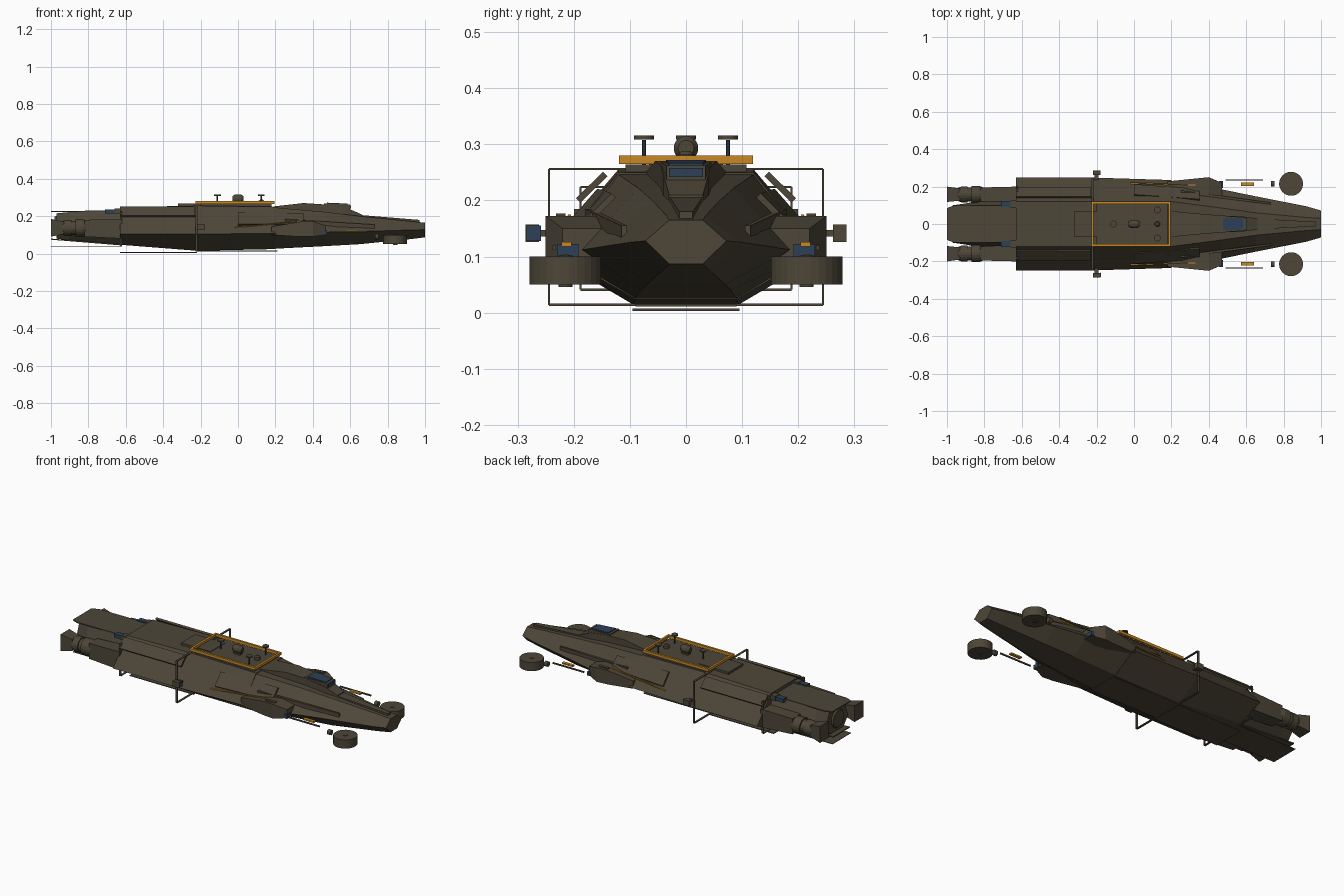
import bpy, bmesh, math
from mathutils import Vector


def material(name, col):
    m = bpy.data.materials.new(name)
    m.diffuse_color = (*col, 1)
    return m


OLIVE = material("olive_hull", (0.075, 0.062, 0.040))
ORANGE = material("orange_trim", (0.58, 0.25, 0.018))
BLUE = material("dark_blue", (0.026, 0.052, 0.095))


def finish(name, bm, mat):
    bmesh.ops.recalc_face_normals(bm, faces=bm.faces)
    me = bpy.data.meshes.new(name)
    bm.to_mesh(me)
    bm.free()
    me.materials.append(mat)
    ob = bpy.data.objects.new(name, me)
    bpy.context.collection.objects.link(ob)
    return ob


def loft(name, rings, mat=OLIVE):
    """Skin a list of equal-length point rings and cap both ends."""
    bm = bmesh.new()
    vs = [[bm.verts.new(p) for p in r] for r in rings]
    n = len(rings[0])
    for a, b in zip(vs, vs[1:]):
        for i in range(n):
            bm.faces.new((a[i], a[(i + 1) % n], b[(i + 1) % n], b[i]))
    bm.faces.new(vs[0])
    bm.faces.new(vs[-1])
    return finish(name, bm, mat)


def hexagon(x, wt, wm, wb, zt, zm, zb):
    return [(x, wt, zt), (x, wm, zm), (x, wb, zb), (x, -wb, zb), (x, -wm, zm), (x, -wt, zt)]


def hull(name, sections):
    return loft(name, [hexagon(*s) for s in sections])


def rect(x, y0, y1, z0, z1):
    return [(x, y0, z0), (x, y1, z0), (x, y1, z1), (x, y0, z1)]


def box(name, x0, x1, y0, y1, z0, z1, mat=OLIVE):
    return loft(name, [rect(x0, y0, y1, z0, z1), rect(x1, y0, y1, z0, z1)], mat)


def lathe(name, c, axis, profile, mat=OLIVE, n=20):
    """Turn (distance, radius) pairs around the x, y or z axis."""
    rings = []
    for d, r in profile:
        ring = []
        for i in range(n):
            a = 2 * math.pi * (i + 0.5) / n
            u, v = r * math.cos(a), r * math.sin(a)
            off = {'x': (d, u, v), 'y': (u, d, v), 'z': (u, v, d)}[axis]
            ring.append(Vector(c) + Vector(off))
        rings.append(ring)
    return loft(name, rings, mat)


def frame(name, x, w, z0, z1, t=0.004, d=0.012):
    """Upright rectangular hoop around the hull."""
    for s in (1, -1):
        box(name + "_post", x - d / 2, x + d / 2, s * w - t / 2, s * w + t / 2, z0, z1)
    for z in (z0, z1):
        box(name + "_rail", x - d / 2, x + d / 2, -w, w, z - t / 2, z + t / 2)


# Main hull: tail core, wide mid body, tapering nose
hull("tail_core", [(-0.97, .07, .10, .06, .215, .13, .080), (-0.90, .09, .11, .07, .222, .125, .070),
                   (-0.62, .10, .17, .09, .224, .11, .047)])
hull("mid_hull", [(-0.63, .12, .248, .095, .248, .105, .047), (-0.22, .12, .248, .095, .256, .105, .015),
                  (0.20, .12, .235, .09, .250, .107, .024)])
hull("nose_hull", [(0.20, .12, .225, .09, .246, .107, .026), (0.47, .085, .185, .08, .222, .112, .040),
                   (0.65, .06, .148, .07, .200, .118, .050), (0.92, .035, .095, .04, .173, .126, .077),
                   (1.0, .03, .072, .03, .165, .128, .087)])

# Belly and tail armour plates
box("belly_plate_mid", -0.63, -0.22, -.095, .095, .003, .007)
box("belly_plate_front", -0.22, 0.21, -.09, .09, .011, .015)
box("belly_plate_tail", -1.0, -0.62, -.085, .085, .038, .041)
loft("tail_top_plate", [rect(-1.0, -.085, .085, .222, .228), rect(-0.96, -.1, .1, .222, .228),
                        rect(-0.62, -.1, .1, .224, .230)])
loft("tail_bottom_plate", [rect(-1.0, -.075, .075, .074, .080), rect(-0.63, -.09, .09, .044, .050)])
lathe("main_nozzle", (-0.98, 0, .15), 'x', [(0, .05), (.03, .06), (.06, .05)], n=12)

# Hoops round the hull
frame("main_hoop", -0.222, .244, .014, .256)
frame("tail_hoop", -0.625, .188, .041, .224)

# Top deck with orange rail
box("deck_base", -0.20, 0.18, -.108, .108, .24, .264)
for s in (1, -1):
    box("deck_rail_side", -0.228, 0.196, s * .113 - .006, s * .113 + .006, .265, .280, ORANGE)
for x in (-0.222, 0.19):
    box("deck_rail_end", x - .006, x + .006, -.118, .118, .265, .280, ORANGE)
box("deck_hatch", -0.32, -0.13, -.066, .066, .25, .267)

# Deck sensors
for x, y in ((0.125, .075), (0.125, -.075), (-0.11, 0)):
    lathe("sensor_mast", (x, y, .262), 'z', [(0, .004), (.046, .004)], BLUE, 8)
    lathe("sensor_cap", (x, y, .309), 'z', [(0, .018), (.007, .018)])
lathe("sensor_drum", (0, 0, .293), 'x', [(-.03, .014), (-.018, .022), (.018, .022), (.03, .014)])
box("drum_mount", -.02, .02, -.012, .012, .262, .285)
lathe("front_sensor", (0.125, 0, .262), 'z', [(0, .015), (.02, .015), (.026, .008)], n=12)

# Cockpit spine and window
loft("cockpit_spine", [rect(0.19, -.07, .07, .20, .252), rect(0.35, -.055, .055, .20, .270),
                       rect(0.47, -.045, .045, .20, .262), rect(0.58, -.04, .04, .19, .245),
                       rect(0.66, -.03, .03, .18, .210)])
loft("cockpit_frame", [rect(0.46, -.045, .045, .235, .268), rect(0.60, -.035, .035, .235, .262)])
loft("cockpit_window", [rect(0.475, -.036, .036, .262, .272), rect(0.585, -.03, .03, .258, .267)], BLUE)
box("cockpit_front_window", 0.597, 0.603, -.03, .03, .242, .258, BLUE)
loft("nose_ridge", [rect(0.64, -.03, .03, .17, .207), rect(0.97, -.012, .012, .15, .180)])

for s in (1, -1):
    # Shoulder armour standing off the sloping sides
    def shoulder(x, a, b, t=.008):
        return [(x, s * a[0], a[1]), (x, s * b[0], b[1]), (x, s * (b[0] + t), b[1] + t), (x, s * (a[0] + t), a[1] + t)]
    loft("shoulder_plate", [shoulder(x, (.14, .243), (.188, .196)) for x in (-0.63, -0.23)])
    loft("front_shoulder_plate", [shoulder(0.0, (.15, .213), (.205, .150)),
                                  shoulder(0.35, (.125, .205), (.180, .150))])
    loft("nose_strake", [rect(0.25, s * .165, s * .18, .15, .185), rect(0.73, s * .105, s * .115, .13, .155)])

    # Engines: intake body, round drum and flared nozzle
    loft("engine_body", [rect(-0.82, s * .12, s * .195, .09, .18), rect(-0.62, s * .11, s * .2, .08, .185)])
    lathe("engine_drum", (-0.94, s * .158, .137), 'x',
          [(0, .036), (.02, .044), (.05, .044), (.05, .038), (.07, .038), (.07, .047), (.11, .047), (.13, .04)])
    loft("engine_nozzle", [rect(-1.0, s * .118, s * .2, .09, .185), rect(-0.93, s * .125, s * .19, .105, .17)])
    box("tail_vent", -0.71, -0.60, s * .09, s * .122, .215, .236, BLUE)
    box("vent_cap", -0.66, -0.63, s * .085, s * .125, .215, .240)

    # Side sponson with orange stripe and sight
    loft("sponson", [rect(0.18, s * .17, s * .228, .10, .145), rect(0.33, s * .16, s * .243, .09, .17),
                     rect(0.40, s * .16, s * .25, .09, .172), rect(0.47, s * .15, s * .22, .10, .15)])
    box("sponson_sight", 0.34, 0.40, s * .215, s * .232, .165, .177)
    loft("side_stripe", [rect(-0.02, s * .215, s * .222, .137, .142), rect(0.33, s * .205, s * .21, .170, .175)], ORANGE)
    box("sponson_lens", 0.455, 0.475, s * .192, s * .23, .100, .122, BLUE)

    # Forward gun rail, marker and landing drum
    box("gun_rail", 0.49, 0.69, s * .232, s * .238, .112, .120)
    box("orange_marker", 0.572, 0.642, s * .204, s * .222, .118, .126, ORANGE)
    lathe("small_drum", (0.742, s * .216, .09), 'x', [(-.01, .015), (.01, .015)], n=12)
    lathe("landing_drum", (0.84, s * .215, .05), 'z', [(0, .064), (.05, .064)], n=28)
    lathe("drum_hub", (0.84, s * .215, .046), 'z', [(0, .013), (.056, .013)], n=12)

    # Hoop-mounted side lamp
    box("side_lamp", -0.22, -0.18, s * .262, s * .286, .126, .157)
    box("lamp_arm", -0.21, -0.19, s * .235, s * .265, .136, .147)
box("lamp_glass", -0.18, -0.176, -.284, -.258, .128, .155, BLUE)
